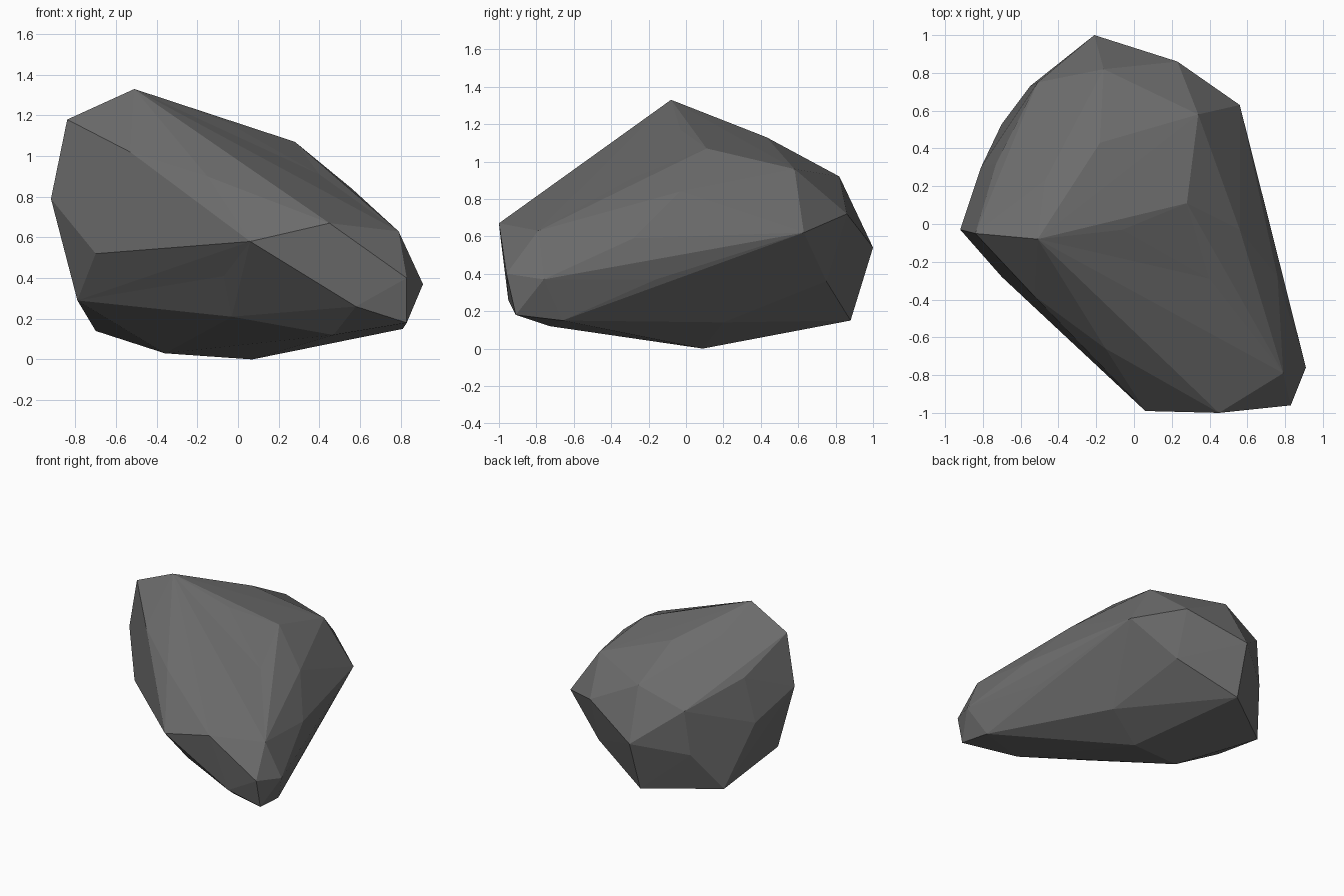
import bpy
import bmesh
from mathutils import Vector

# Remove the default cube
default_cube = bpy.data.objects.get("Cube")
if default_cube:
    bpy.data.objects.remove(default_cube, do_unlink=True)

# Corner points of the boulder, in hundredths of a unit, grouped by region
CROWN = [(-51, -8, 133), (-84, -5, 118), (-6, -3, 117), (-47, 23, 117),
         (-18, 43, 113), (28, 11, 107), (34, 58, 96), (-16, 82, 92)]
SLOPE = [(56, -3, 84), (40, -29, 91), (-15, -66, 90), (45, -100, 67),
         (79, -79, 63), (6, -99, 58), (-53, -38, 102)]
SIDES = [(-92, -3, 79), (-73, 32, 94), (-81, 30, 60), (-51, 75, 78),
         (-55, 73, 44), (-21, 100, 54), (23, 86, 72), (56, 63, 62),
         (23, 75, 36), (76, -28, 59), (73, -16, 37)]
TAIL = [(91, -76, 37), (83, -96, 40), (83, -91, 18), (58, -95, 26),
        (-7, -72, 41), (-70, -28, 52)]
BASE = [(47, -73, 12), (81, -66, 15), (7, 9, 0), (36, 20, 14), (-36, 3, 3),
        (-3, -58, 21), (-79, -1, 29), (-70, 53, 14), (-22, 88, 15)]
CENTRE = Vector((0, 0, 0.55))


def make_material(name, colour):
    """One flat, matte colour."""
    material = bpy.data.materials.new(name)
    material.use_nodes = True
    material.diffuse_color = colour
    shader = material.node_tree.nodes["Principled BSDF"]
    shader.inputs["Base Color"].default_value = colour
    shader.inputs["Roughness"].default_value = 0.9
    return material


def hull_of(positions):
    """Return a hull mesh, its corner vertices and the indices left inside."""
    bm = bmesh.new()
    corners = [bm.verts.new(position) for position in positions]
    result = bmesh.ops.convex_hull(bm, input=corners)
    inside = set(result["geom_interior"]) | set(result["geom_unused"])
    left_out = [i for i, corner in enumerate(corners)
                if corner in inside or not corner.link_faces]
    return bm, corners, left_out


def wrap_points(points):
    """Skin every point, keeping the shallow hollows between ridges."""
    swollen = [point.copy() for point in points]
    bm, corners, left_out = hull_of(swollen)
    for attempt in range(60):
        if not left_out:
            break
        # Push buried corners outward only until the hull picks them up
        for i in left_out:
            swollen[i] = CENTRE + (swollen[i] - CENTRE) * 1.01
        bm.free()
        bm, corners, left_out = hull_of(swollen)
    # Settle each corner back to its true place
    for corner, point in zip(corners, points):
        corner.co = point
    loose = [corner for corner in bm.verts if not corner.link_faces]
    bmesh.ops.delete(bm, geom=loose, context="VERTS")
    bmesh.ops.recalc_face_normals(bm, faces=bm.faces[:])
    return bm


# Boulder: one faceted stone with flat shading
points = [Vector(p) / 100 for p in CROWN + SLOPE + SIDES + TAIL + BASE]
stone = wrap_points(points)
mesh = bpy.data.meshes.new("boulder")
stone.to_mesh(mesh)
stone.free()
mesh.materials.append(make_material("stone grey", (0.15, 0.15, 0.15, 1)))
for polygon in mesh.polygons:
    polygon.use_smooth = False
boulder = bpy.data.objects.new("boulder", mesh)
bpy.context.scene.collection.objects.link(boulder)
